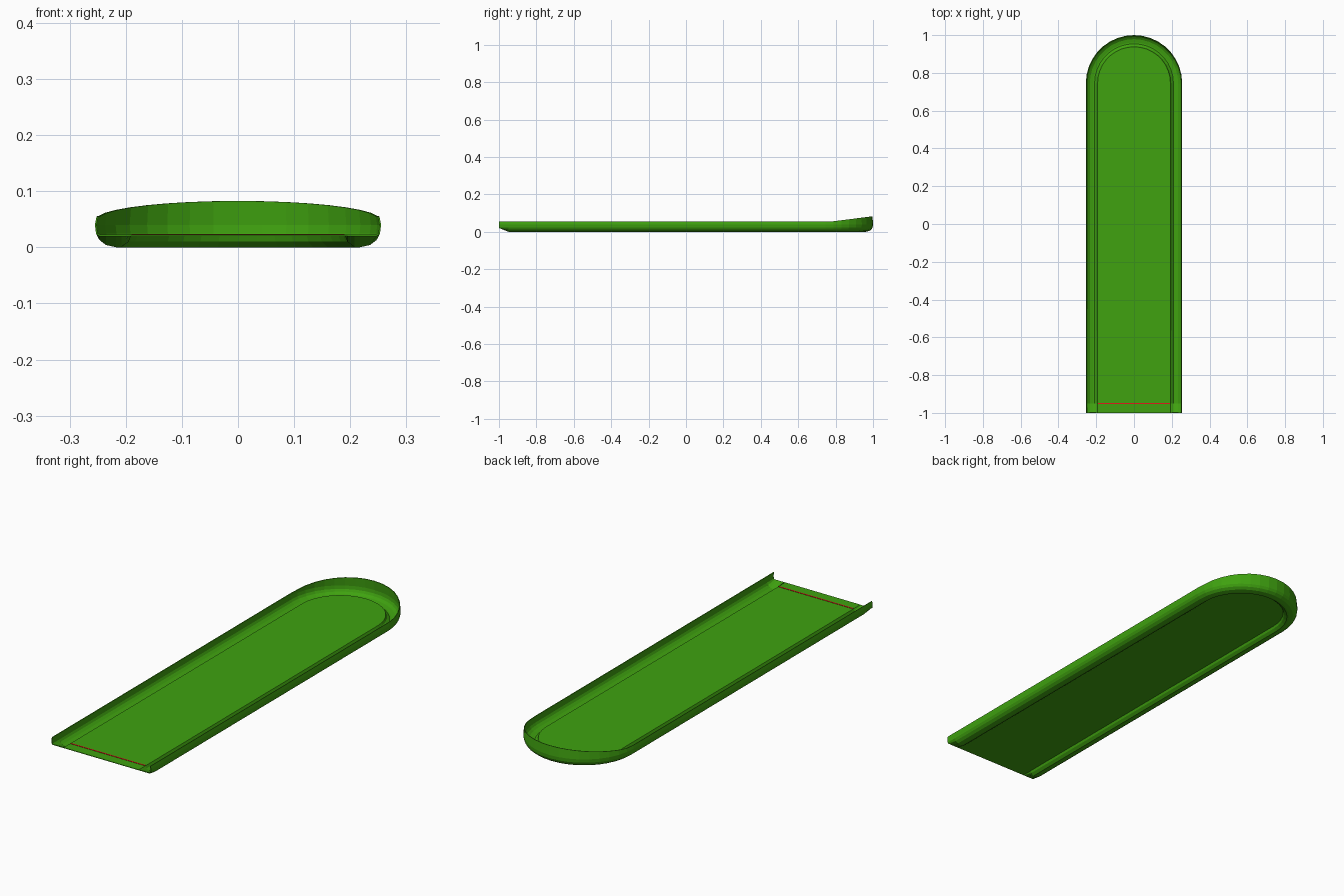
import bpy, bmesh, math

if "Cube" in bpy.data.objects:
    bpy.data.objects.remove(bpy.data.objects["Cube"])


def material(name, colour):
    m = bpy.data.materials.new(name)
    m.diffuse_color = (*colour, 1)
    m.use_nodes = True
    m.node_tree.nodes["Principled BSDF"].inputs["Base Color"].default_value = m.diffuse_color
    return m


def add_object(name, bm, mat):
    mesh = bpy.data.meshes.new(name)
    bm.to_mesh(mesh)
    bm.free()
    mesh.materials.append(mat)
    ob = bpy.data.objects.new(name, mesh)
    bpy.context.collection.objects.link(ob)
    return ob


green = material("leaf green", (0.05, 0.36, 0.005))
red = material("red", (0.75, 0.01, 0.01))

HALF_W = 0.255          # half width of the tray
CENTRE_Y = 1 - HALF_W   # centre of the rounded end
FLOOR = 0.020           # underside of the floor
THICK = 0.003
ARC = 18

# Rim section: (distance in from the outer edge, height)
section = [(0.003, 0.055), (0, 0.040), (0.002, 0.024), (0.008, 0.013),
           (0.020, 0.004), (0.038, 0), (0.047, 0), (0.060, 0.010),
           (0.064, FLOOR)]

# U-shaped path: (centre y, angle), right front round to left front
path = [(-1, 0), (-0.95, 0), (0.0, 0)]
path += [(CENTRE_Y, math.pi * i / ARC) for i in range(ARC + 1)]
path += [(0.0, math.pi), (-0.95, math.pi), (-1, math.pi)]

# Tray: rim swept along the path, with the groove run out at the open front
bm = bmesh.new()
rows = []
for cy, a in path:
    row = []
    for k, (d, z) in enumerate(section):
        r = HALF_W - d
        y = cy + r * math.sin(a)
        if k == 0:                       # rim rises toward the rounded end
            z += 0.028 * max(0, (y - 0.78) / 0.22)
        if cy == -1:
            z = max(z, FLOOR)
        row.append(bm.verts.new((r * math.cos(a), y, z)))
    rows.append(row)
for r0, r1 in zip(rows, rows[1:]):
    for j in range(len(section) - 1):
        bm.faces.new((r0[j], r0[j + 1], r1[j + 1], r1[j]))
# Floor and front lip
inner = [row[-1] for row in rows]
bm.faces.new(inner[1:-1][::-1])
bm.faces.new((inner[0], inner[-1], inner[-2], inner[1]))
tray = add_object("tray", bm, green)
solid = tray.modifiers.new("thickness", 'SOLIDIFY')
solid.thickness = THICK
solid.offset = -1

# Thin red line across the floor at the front
bm = bmesh.new()
bmesh.ops.create_cube(bm, size=1)
for v in bm.verts:
    v.co.x *= 0.38
    v.co.y = v.co.y * 0.006 - 0.95
    v.co.z = v.co.z * 0.002 + FLOOR + THICK
add_object("red_line", bm, red)
